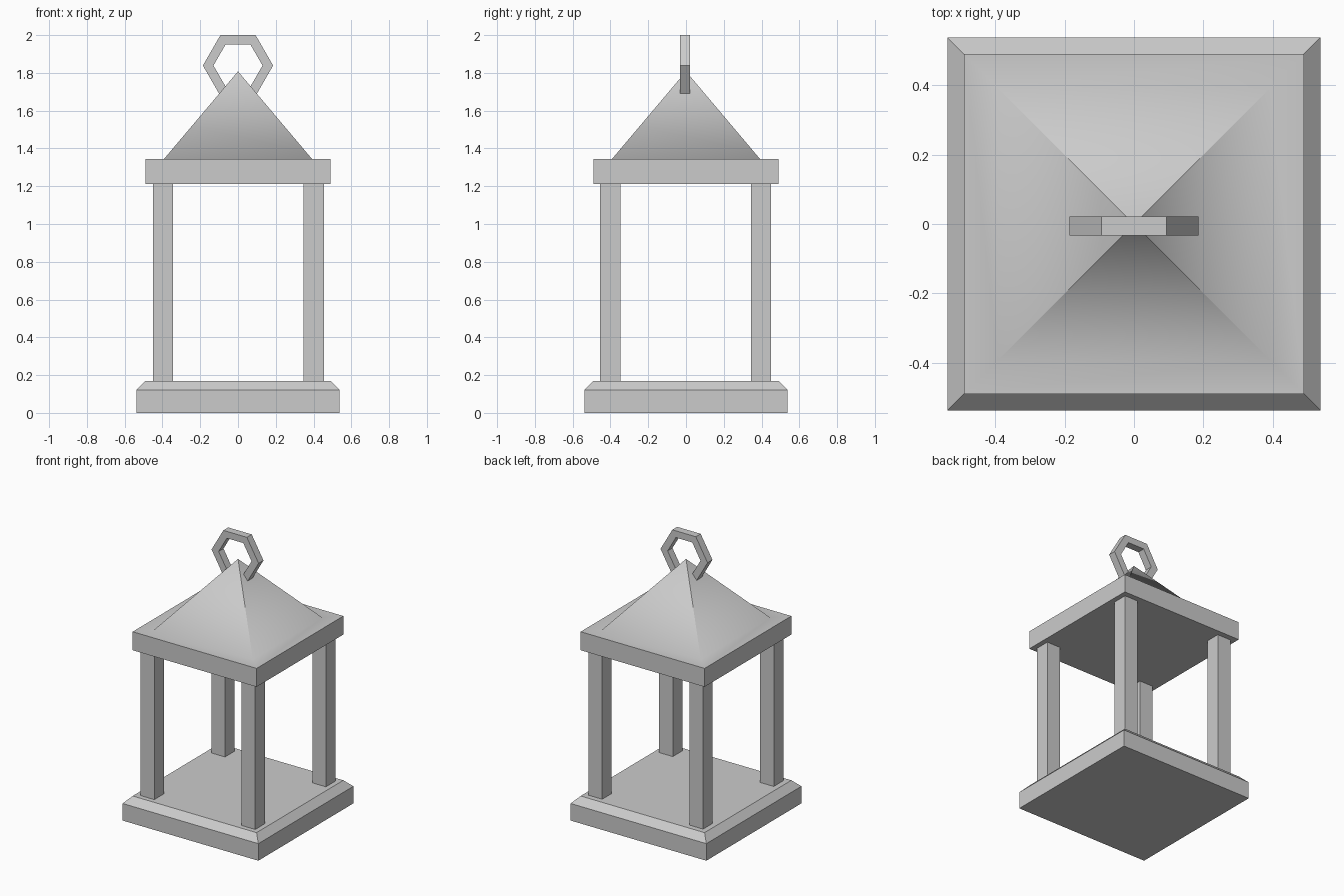
import bpy
import bmesh
import math

old = bpy.data.objects.get("Cube")
if old:
    bpy.data.objects.remove(old, do_unlink=True)

grey = bpy.data.materials.new("plain grey")
grey.use_nodes = True
COLOUR = (0.6, 0.6, 0.6, 1.0)
grey.diffuse_color = COLOUR
grey.node_tree.nodes["Principled BSDF"].inputs["Base Color"].default_value = COLOUR


def finish(name, bm):
    """Turn a bmesh into a named grey object."""
    bmesh.ops.recalc_face_normals(bm, faces=bm.faces)
    mesh = bpy.data.meshes.new(name)
    bm.to_mesh(mesh)
    bm.free()
    mesh.materials.append(grey)
    obj = bpy.data.objects.new(name, mesh)
    bpy.context.collection.objects.link(obj)
    return obj


def square_stack(name, levels, centre=(0, 0)):
    """Loft square sections given as (half width, z); zero width makes a tip."""
    bm = bmesh.new()
    rings = []
    for half, z in levels:
        corners = [(-1, -1), (1, -1), (1, 1), (-1, 1)] if half else [(0, 0)]
        rings.append([bm.verts.new((centre[0] + sx * half, centre[1] + sy * half, z))
                      for sx, sy in corners])
    bm.faces.new(rings[0])
    for low, high in zip(rings, rings[1:]):
        for i in range(4):
            j = (i + 1) % 4
            if len(high) == 1:
                bm.faces.new((low[i], low[j], high[0]))
            else:
                bm.faces.new((low[i], low[j], high[j], high[i]))
    if len(rings[-1]) == 4:
        bm.faces.new(rings[-1])
    return finish(name, bm)


# Chamfered base plate
square_stack("base", [(0.537, 0), (0.537, 0.122), (0.49, 0.17)])

# Four corner posts
for side, sx in (("right", -1), ("left", 1)):
    for end, sy in (("front", -1), ("back", 1)):
        square_stack(f"{end}_{side}_post", [(0.054, 0.165), (0.054, 1.215)],
                     (sx * 0.399 + 0.002, sy * 0.399 - 0.002))

# Roof slab and pyramid in one piece, softly shaded where they meet
roof = square_stack("roof", [(0.49, 1.212), (0.49, 1.344), (0.392, 1.344), (0, 1.808)])
bpy.ops.object.select_all(action="DESELECT")
roof.select_set(True)
bpy.context.view_layer.objects.active = roof
bpy.ops.object.shade_smooth_by_angle(angle=math.radians(60))

# Six-sided hanging ring
bm = bmesh.new()
sections = []
for i in range(6):
    a = i * math.pi / 3
    sections.append([bm.verts.new((r * math.cos(a), y, 1.839 + r * math.sin(a)))
                     for r, y in ((0.186, -0.033), (0.186, 0.022),
                                  (0.13, 0.022), (0.13, -0.033))])
for i in range(6):
    a, b = sections[i], sections[(i + 1) % 6]
    for k in range(4):
        m = (k + 1) % 4
        bm.faces.new((a[k], a[m], b[m], b[k]))
finish("hanging_ring", bm)
